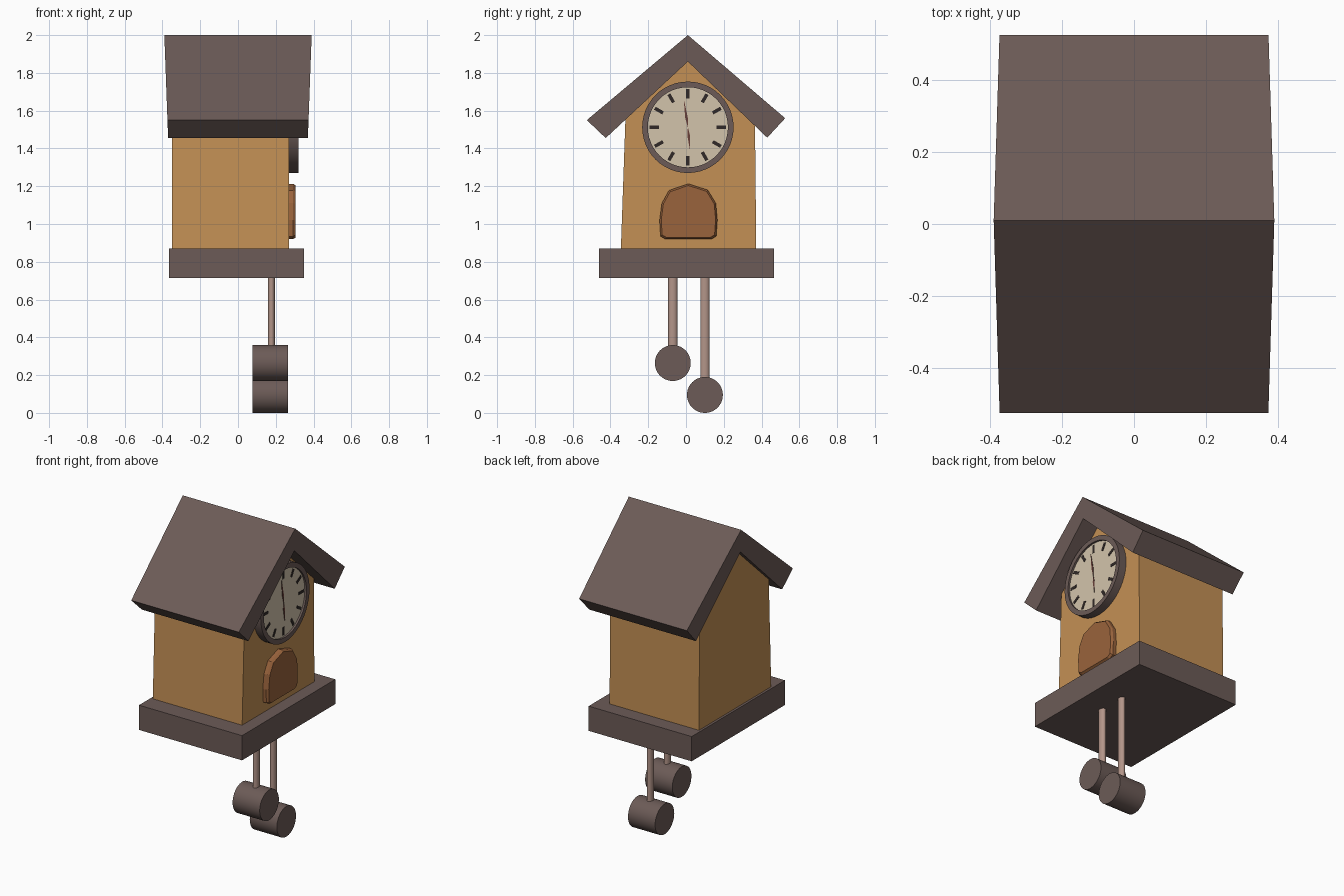
import bpy, bmesh
from math import sin, cos, pi, radians
from mathutils import Matrix, Vector

if "Cube" in bpy.data.objects:
    bpy.data.objects.remove(bpy.data.objects["Cube"])


def material(name, rgb):
    m = bpy.data.materials.new(name)
    m.diffuse_color = (*rgb, 1)
    m.use_nodes = True
    m.node_tree.nodes["Principled BSDF"].inputs["Base Color"].default_value = m.diffuse_color
    return m


DARK = material("dark_wood", (0.15, 0.105, 0.095))
OAK = material("oak", (0.55, 0.28, 0.09))
DOOR = material("door_wood", (0.32, 0.125, 0.045))
DIAL = material("dial_cream", (0.65, 0.55, 0.41))
ROD = material("rod_copper", (0.45, 0.30, 0.25))
INK = material("ink", (0.03, 0.022, 0.02))
HAND = material("hand_brown", (0.14, 0.05, 0.04))


def finish(name, bm, mat, smooth=False):
    bmesh.ops.recalc_face_normals(bm, faces=bm.faces[:])
    me = bpy.data.meshes.new(name)
    bm.to_mesh(me)
    bm.free()
    me.materials.append(mat)
    ob = bpy.data.objects.new(name, me)
    bpy.context.collection.objects.link(ob)
    if smooth:
        bpy.ops.object.select_all(action='DESELECT')
        ob.select_set(True)
        bpy.context.view_layer.objects.active = ob
        bpy.ops.object.shade_smooth_by_angle(angle=radians(35))
    return ob


def loft(name, loops, mat, smooth=False):
    """Bridge successive closed loops of points and cap both ends."""
    bm = bmesh.new()
    rings = [[bm.verts.new(p) for p in loop] for loop in loops]
    n = len(rings[0])
    for a, b in zip(rings, rings[1:]):
        for i in range(n):
            j = (i + 1) % n
            bm.faces.new((a[i], a[j], b[j], b[i]))
    bm.faces.new(rings[0][::-1])
    bm.faces.new(rings[-1])
    return finish(name, bm, mat, smooth)


def prism(name, profile, x0, x1, mat):
    """Extrude a (y, z) outline along x."""
    return loft(name, [[(x, y, z) for y, z in profile] for x in (x0, x1)], mat)


def lathe(name, cy, cz, steps, mat, n=48):
    """Turned part around the x axis; steps are (x, radius)."""
    return loft(name, [[(x, cy + r * cos(2 * pi * i / n), cz + r * sin(2 * pi * i / n))
                        for i in range(n)] for x, r in steps], mat, True)


# Roof: bent slab, slightly longer at the ridge than at the eaves
roof_outline = [(0.01, 2.0), (0.525, 1.56), (0.43, 1.457), (0.01, 1.86),
                (-0.425, 1.455), (-0.525, 1.55)]
loft("roof", [[(s * (0.37 + 0.02 * (z - 1.455) / 0.545), y, z) for y, z in roof_outline]
              for s in (-1, 1)], DARK)

# House body with gable, tucked into the roof slab
prism("house_body", [(-0.345, 0.86), (0.372, 0.86), (0.365, 1.55), (0.01, 1.88),
                     (-0.32, 1.575)], -0.35, 0.27, OAK)

# Base board
prism("base_board", [(-0.46, 0.715), (0.465, 0.715), (0.465, 0.87), (-0.46, 0.87)],
      -0.365, 0.35, DARK)

# Clock rim with recessed dial
CY, CZ = 0.01, 1.512
lathe("clock_rim", CY, CZ, [(0.26, 0.242), (0.32, 0.242), (0.32, 0.212), (0.305, 0.212)], DARK)
lathe("clock_dial", CY, CZ, [(0.30, 0.213), (0.308, 0.213)], DIAL)

# Hour marks
bm = bmesh.new()
for i in range(12):
    m = (Matrix.Translation((0.3085, CY, CZ)) @ Matrix.Rotation(i * pi / 6, 4, 'X')
         @ Matrix.Translation((0, 0, 0.177)) @ Matrix.Diagonal((0.003, 0.018, 0.05, 1)))
    bmesh.ops.create_cube(bm, size=1, matrix=m)
finish("hour_marks", bm, INK)


# Hands: slim diamonds from the dial centre
def hand(name, tip_y, tip_z, x):
    d = Vector((tip_y, tip_z))
    side = Vector((-d.y, d.x)).normalized() * 0.007
    c = Vector((CY, CZ))
    prism(name, [tuple(c), tuple(c + d * 0.35 + side), tuple(c + d), tuple(c + d * 0.35 - side)],
          x, x + 0.003, HAND)


hand("minute_hand", -0.022, 0.15, 0.309)
hand("hour_hand", 0.01, -0.115, 0.309)

# Little arched door with chamfered edge
door = [(-0.11, 0.92), (0.135, 0.92), (0.16, 0.935), (0.166, 1.02), (0.158, 1.11),
        (0.115, 1.18), (0.012, 1.213), (-0.09, 1.178), (-0.128, 1.11), (-0.14, 1.02),
        (-0.135, 0.935)]
loft("door", [[(x, 0.012 + (y - 0.012) * s, 1.06 + (z - 1.06) * s) for y, z in door]
              for x, s in ((0.265, 1), (0.292, 1), (0.305, 0.94))], DOOR)

# Two hanging weights on oval rods
for side, y, z in (("left", -0.07, 0.264), ("right", 0.10, 0.095)):
    loft(side + "_rod", [[(0.177 + 0.018 * cos(2 * pi * i / 24), y + 0.024 * sin(2 * pi * i / 24), h)
                          for i in range(24)] for h in (z + 0.08, 0.72)], ROD, True)
    lathe(side + "_weight", y, z, [(0.078, 0.095), (0.266, 0.095)], DARK)
